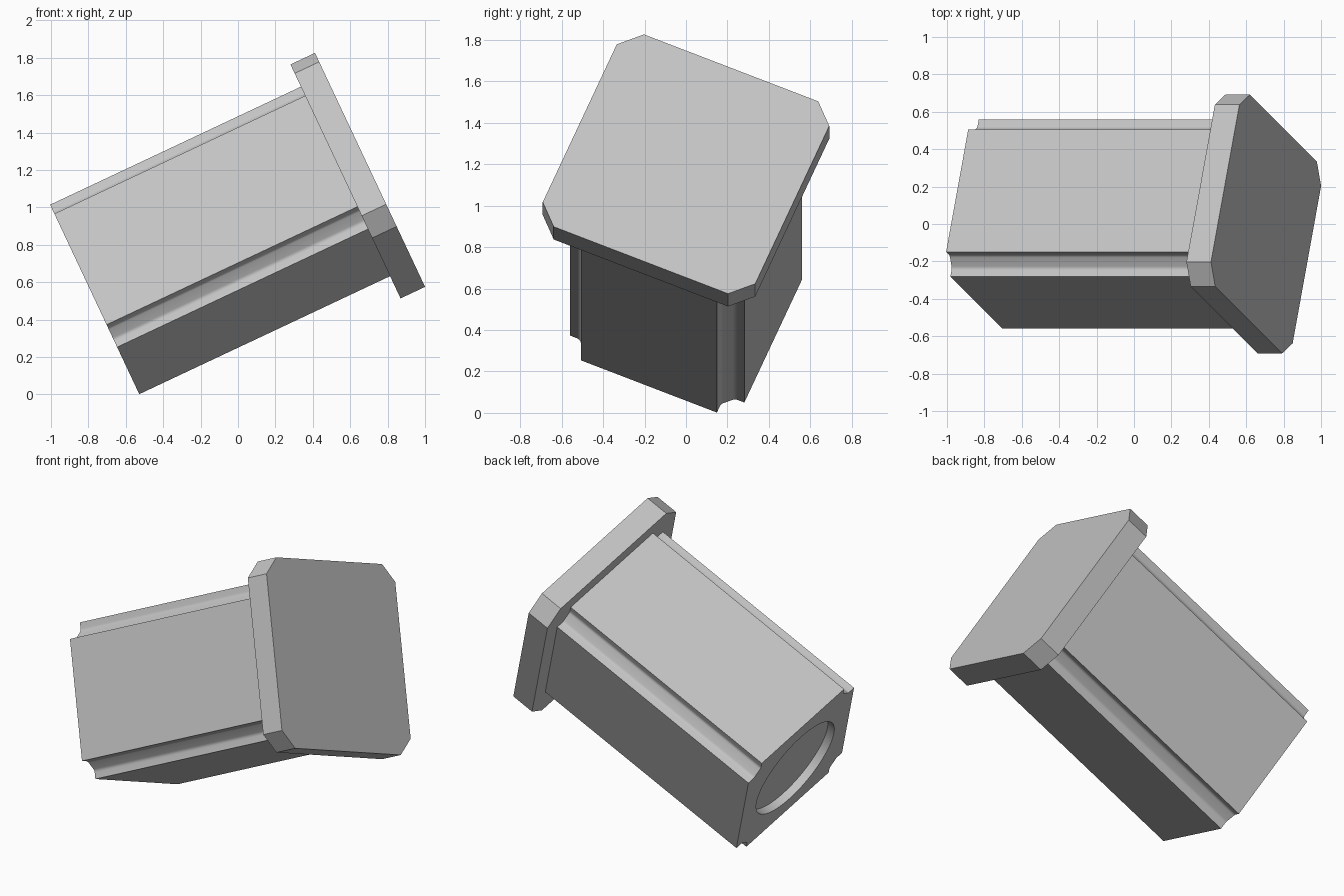
import bpy, bmesh, math
from mathutils import Matrix, Vector

cube = bpy.data.objects.get("Cube")
if cube:
    bpy.data.objects.remove(cube, do_unlink=True)

# Tilted frame: local z runs along the plug, local x and y across it
TILT, ROLL = math.radians(25.2), math.radians(23)
axis = Vector((math.cos(TILT), 0, math.sin(TILT)))
up = Vector((-math.sin(TILT), 0, math.cos(TILT)))
side = Vector((0, 1, 0))
across = side * math.cos(ROLL) - up * math.sin(ROLL)
upright = side * math.sin(ROLL) + up * math.cos(ROLL)
FRAME = Matrix((across, upright, axis)).transposed().to_4x4()
FRAME.translation = up * 0.786

grey = bpy.data.materials.new("light grey")
grey.use_nodes = True
grey.diffuse_color = (0.55, 0.55, 0.55, 1)
grey.node_tree.nodes["Principled BSDF"].inputs["Base Color"].default_value = grey.diffuse_color


def four_corners(corner):
    """Repeat one corner's outline points around the square."""
    return [Matrix.Rotation(i * math.pi / 2, 2) @ Vector(p) for i in range(4) for p in corner]


def fillet(before, point, after, radius, steps=4):
    """Round one profile corner."""
    b, p, a = Vector(before), Vector(point), Vector(after)
    start, end = p + (b - p).normalized() * radius, p + (a - p).normalized() * radius
    ts = [i / steps for i in range(steps + 1)]
    return [start * (1 - t) ** 2 + p * 2 * t * (1 - t) + end * t * t for t in ts]


def ring(bm, outline, z):
    return [bm.verts.new((p[0], p[1], z)) for p in outline]


def loop_edges(bm, verts):
    out = []
    for a, b in zip(verts, verts[1:] + verts[:1]):
        out.append(bm.edges.get((a, b)) or bm.edges.new((a, b)))
    return out


def walls(bm, low, high):
    n = len(low)
    for i in range(n):
        j = (i + 1) % n
        bm.faces.new((low[i], low[j], high[j], high[i]))


def finish(bm, name):
    bmesh.ops.recalc_face_normals(bm, faces=bm.faces)
    mesh = bpy.data.meshes.new(name)
    bm.to_mesh(mesh)
    bm.free()
    mesh.materials.append(grey)
    obj = bpy.data.objects.new(name, mesh)
    bpy.context.collection.objects.link(obj)
    obj.matrix_world = FRAME
    bpy.ops.object.select_all(action='DESELECT')
    obj.select_set(True)
    bpy.context.view_layer.objects.active = obj
    bpy.ops.object.shade_smooth_by_angle(angle=math.radians(25))
    return obj


BASE, SEAT, TOP = -0.477, 1.005, 1.15

# Square body with notched corners and a shallow round recess in its end
h, n, d = 0.457, 0.356, 0.408
notch = [(h, n), (d, n), (n, d), (n, h)]
corner = [notch[0], *fillet(*notch[:3], 0.012), *fillet(*notch[1:], 0.012), notch[3]]
body_outline = four_corners(corner)
circle = [(0.335 * math.cos(i * math.tau / 64), 0.335 * math.sin(i * math.tau / 64)) for i in range(64)]

bm = bmesh.new()
low, high = ring(bm, body_outline, BASE), ring(bm, body_outline, SEAT)
rim, floor = ring(bm, circle, BASE), ring(bm, circle, BASE + 0.05)
walls(bm, low, high)
walls(bm, rim, floor)
bm.faces.new(high)
bm.faces.new(floor)
bmesh.ops.triangle_fill(bm, edges=loop_edges(bm, low) + loop_edges(bm, rim), use_beauty=True)
finish(bm, "plug_body")

# Wider flat cap with cut corners
cap_outline = four_corners([(0.557, 0.457), (0.457, 0.557)])
bm = bmesh.new()
low, high = ring(bm, cap_outline, SEAT), ring(bm, cap_outline, TOP)
walls(bm, low, high)
bm.faces.new(low)
bm.faces.new(high)
finish(bm, "plug_cap")
